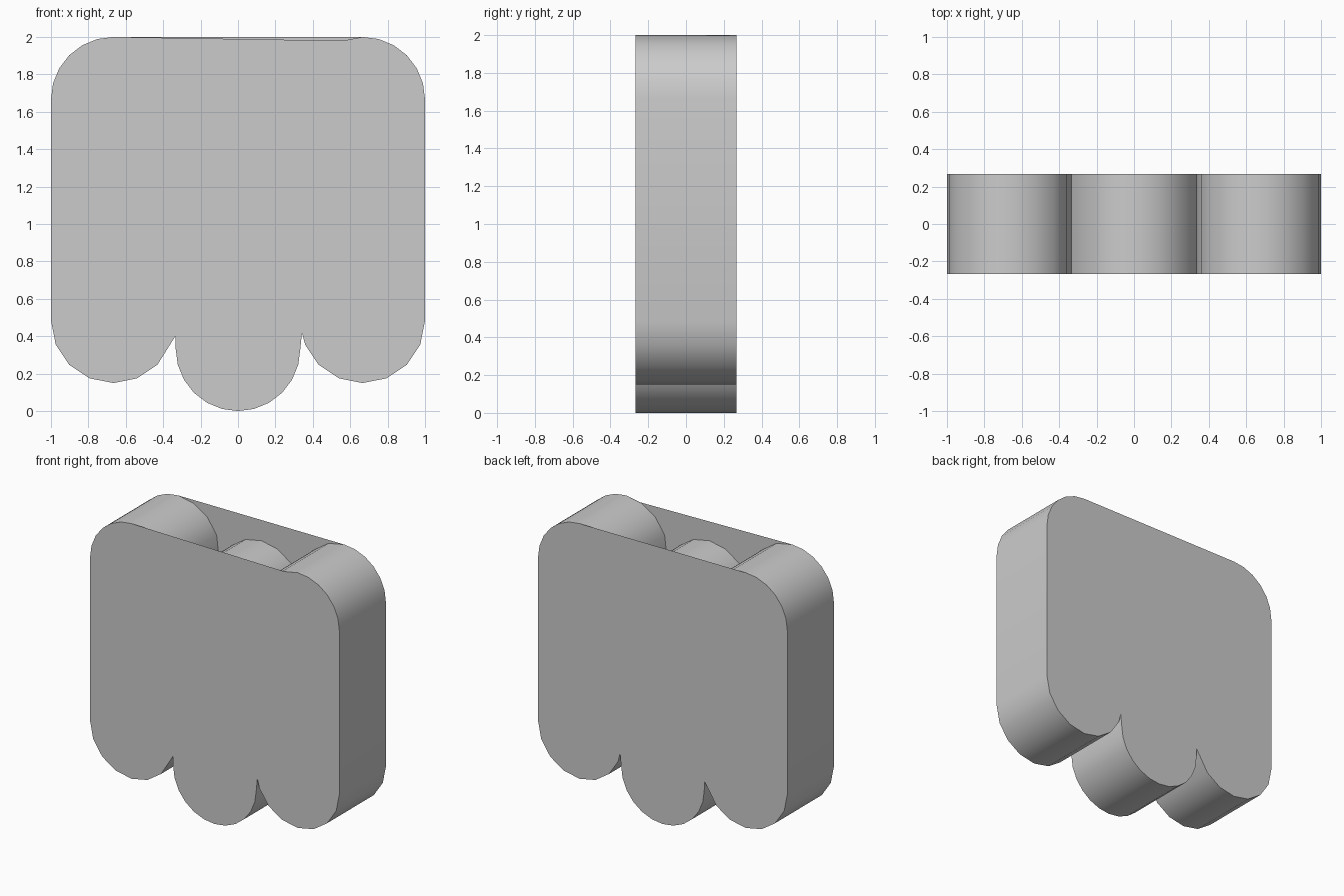
import bpy
import math

if "Cube" in bpy.data.objects:
    bpy.data.objects.remove(bpy.data.objects["Cube"])

R = 1 / 3        # lobe radius
D = 0.267        # half depth
SIDE = 2 / 3     # x offset of the outer lobes


def arc(cx, cz, a0, a1, n):
    """Points along an arc in the x-z plane, angles in degrees."""
    out = []
    for i in range(n + 1):
        a = math.radians(a0 + (a1 - a0) * i / n)
        out.append((cx + R * math.cos(a), cz + R * math.sin(a)))
    return out


def make_object(name, verts, faces):
    mesh = bpy.data.meshes.new(name)
    mesh.from_pydata(verts, [], faces)
    mesh.update()
    obj = bpy.data.objects.new(name, mesh)
    bpy.context.collection.objects.link(obj)
    return obj


def panel(name, outline, y, flip):
    order = list(range(len(outline)))
    return make_object(name, [(x, y, z) for x, z in outline],
                       [order[::-1] if flip else order])


# Scalloped lower edge, left to right
bottom = (arc(-SIDE, 0.483, 180, 315, 6) + [(-0.335, 0.40)]
          + arc(0, R, 180, 360, 12) + [(0.342, 0.42)]
          + arc(SIDE, 0.483, 202.5, 360, 7))

# Rounded outer top corners
top_right = arc(SIDE, 2 - R, 0, 90, 6)
top_left = arc(-SIDE, 2 - R, 90, 180, 6)

# Sunken scalloped top between the panels, right to left
valley = 1.59
top_inner = (arc(SIDE, 2 - R, 90, 157.5, 3)[1:] + [(R, valley)]
             + arc(0, 1.85 - R, 22.5, 157.5, 6) + [(-R, valley)]
             + arc(-SIDE, 2 - R, 22.5, 90, 3)[:-1])

# Wall running around the three lobes
ring = bottom + top_right + top_inner + top_left
n = len(ring)
verts = [(x, -D, z) for x, z in ring] + [(x, D, z) for x, z in ring]
faces = [(i, n + i, n + (i + 1) % n, (i + 1) % n) for i in range(n)]
wall = make_object("lobed_wall", verts, faces)
bpy.context.view_layer.objects.active = wall
wall.select_set(True)
bpy.ops.object.shade_smooth_by_angle(angle=math.radians(40))

# Flat panels that bridge straight across the top
panel("front_panel", bottom + top_right + [(0.56, 1.98)] + top_left, -D, False)
panel("back_panel", bottom + top_right + top_left, D, True)
